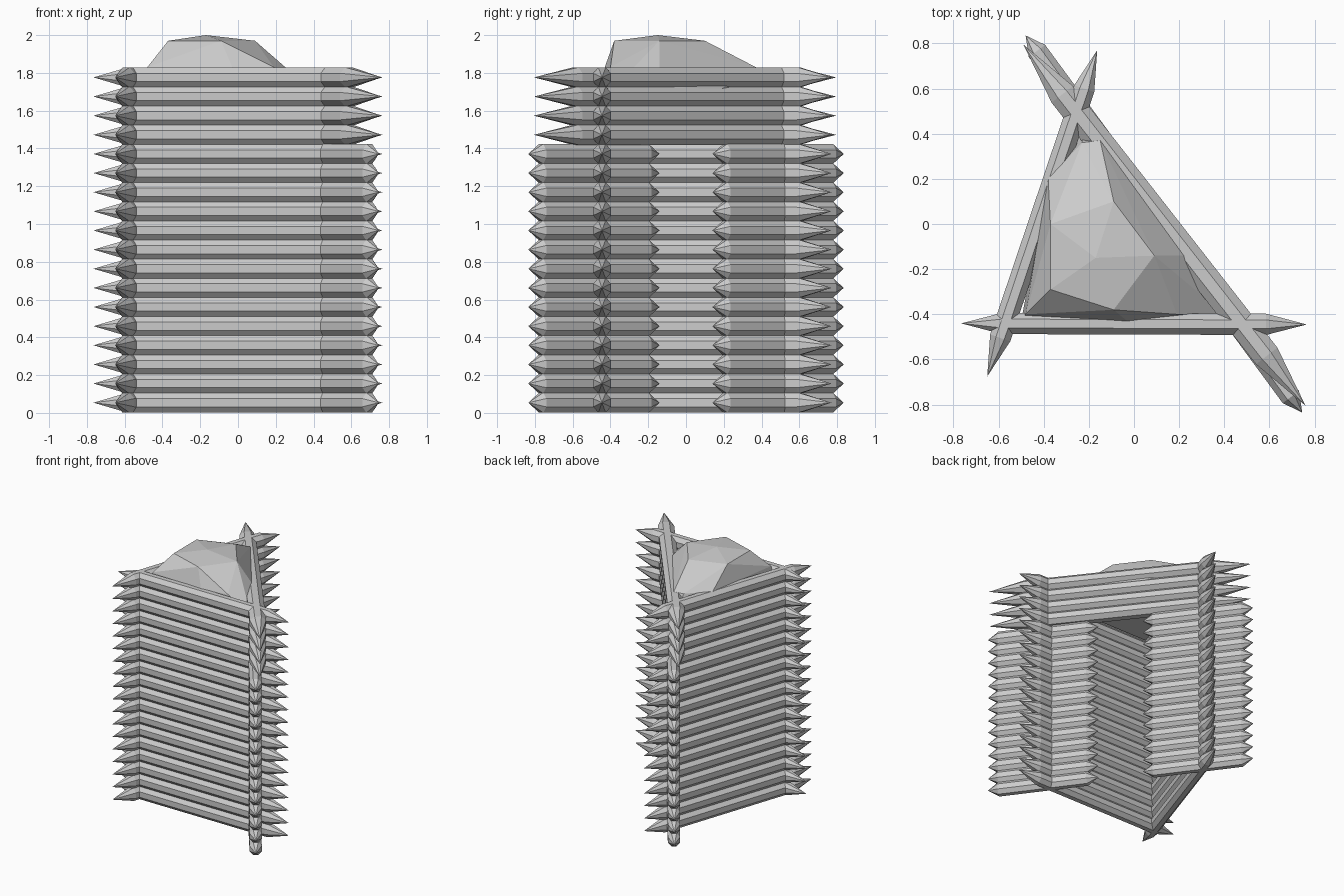
import bpy, bmesh, math
from mathutils import Vector, Matrix

if "Cube" in bpy.data.objects:
    bpy.data.objects.remove(bpy.data.objects["Cube"])

stone = bpy.data.materials.new("plain grey")
stone.diffuse_color = (0.6, 0.6, 0.6, 1)
stone.use_nodes = True
stone.node_tree.nodes["Principled BSDF"].inputs["Base Color"].default_value = stone.diffuse_color


def make_object(name, bm):
    bmesh.ops.recalc_face_normals(bm, faces=bm.faces[:])
    me = bpy.data.meshes.new(name)
    bm.to_mesh(me)
    bm.free()
    me.materials.append(stone)
    ob = bpy.data.objects.new(name, me)
    bpy.context.collection.objects.link(ob)
    return ob


def add_log(bm, a, b, z, tip, wide, high, sides=8):
    """Octagonal log sharpened to a point at both ends."""
    a, b = Vector((*a, z)), Vector((*b, z))
    d = (b - a).normalized()
    side = Vector((-d.y, d.x, 0))
    rings = []
    for c in (a + d * tip, b - d * tip):
        ring = []
        for i in range(sides):
            t = 2 * math.pi * (i + 0.5) / sides
            k = 1 / math.cos(math.pi / sides)
            off = side * wide * k * math.cos(t) + Vector((0, 0, high * k * math.sin(t)))
            ring.append(bm.verts.new(c + off))
        rings.append(ring)
    pa, pb = bm.verts.new(a), bm.verts.new(b)
    for i in range(sides):
        j = (i + 1) % sides
        bm.faces.new((rings[0][i], rings[0][j], rings[1][j], rings[1][i]))
        bm.faces.new((pa, rings[0][j], rings[0][i]))
        bm.faces.new((pb, rings[1][i], rings[1][j]))


def wall(name, a, b, rows, tip, wide, high=0.053):
    bm = bmesh.new()
    for i in rows:
        add_log(bm, a, b, 0.054 + 0.1013 * i, tip, wide, high)
    return make_object(name, bm)


# three log walls, the slanted one has a doorway below its top four logs
wall("front_wall", (-0.765, -0.44), (0.765, -0.445), range(18), 0.18, 0.047)
wall("left_wall", (-0.65, -0.675), (-0.163, 0.77), range(18), 0.18, 0.047)
wall("slanted_wall_top", (-0.49, 0.795), (0.76, -0.805), range(14, 18), 0.28, 0.06)
wall("slanted_wall_right_of_door", (0.745, -0.835), (0.235, -0.14), range(14), 0.085, 0.045)
wall("slanted_wall_left_of_door", (-0.48, 0.835), (0.03, 0.14), range(14), 0.085, 0.045)

# faceted earth mound filling the top of the tower
levels = {
    2.0: [(-0.17, -0.15)],
    1.97: [(-0.37, 0.0), (-0.37, -0.29), (-0.09, -0.38), (0.09, -0.14), (-0.09, 0.1)],
    1.83: [(-0.48, -0.40), (-0.38, 0.2), (-0.23, 0.36), (-0.15, 0.37),
           (0.22, -0.14), (0.22, -0.24), (0.19, -0.4), (-0.03, -0.43)],
    1.70: [(0.06, 0.16), (0.25, -0.09), (-0.5, -0.43), (0.4, -0.4), (-0.22, 0.42)],
    1.62: [(-0.45, -0.4), (0.33, -0.4), (-0.2, 0.36), (0.03, 0.12)],
}
bm = bmesh.new()
for z, pts in levels.items():
    for x, y in pts:
        bm.verts.new((x, y, z))
res = bmesh.ops.convex_hull(bm, input=bm.verts[:])
loose = [v for v in bm.verts if not v.link_faces]
bmesh.ops.delete(bm, geom=loose, context='VERTS')
make_object("earth_mound", bm)
